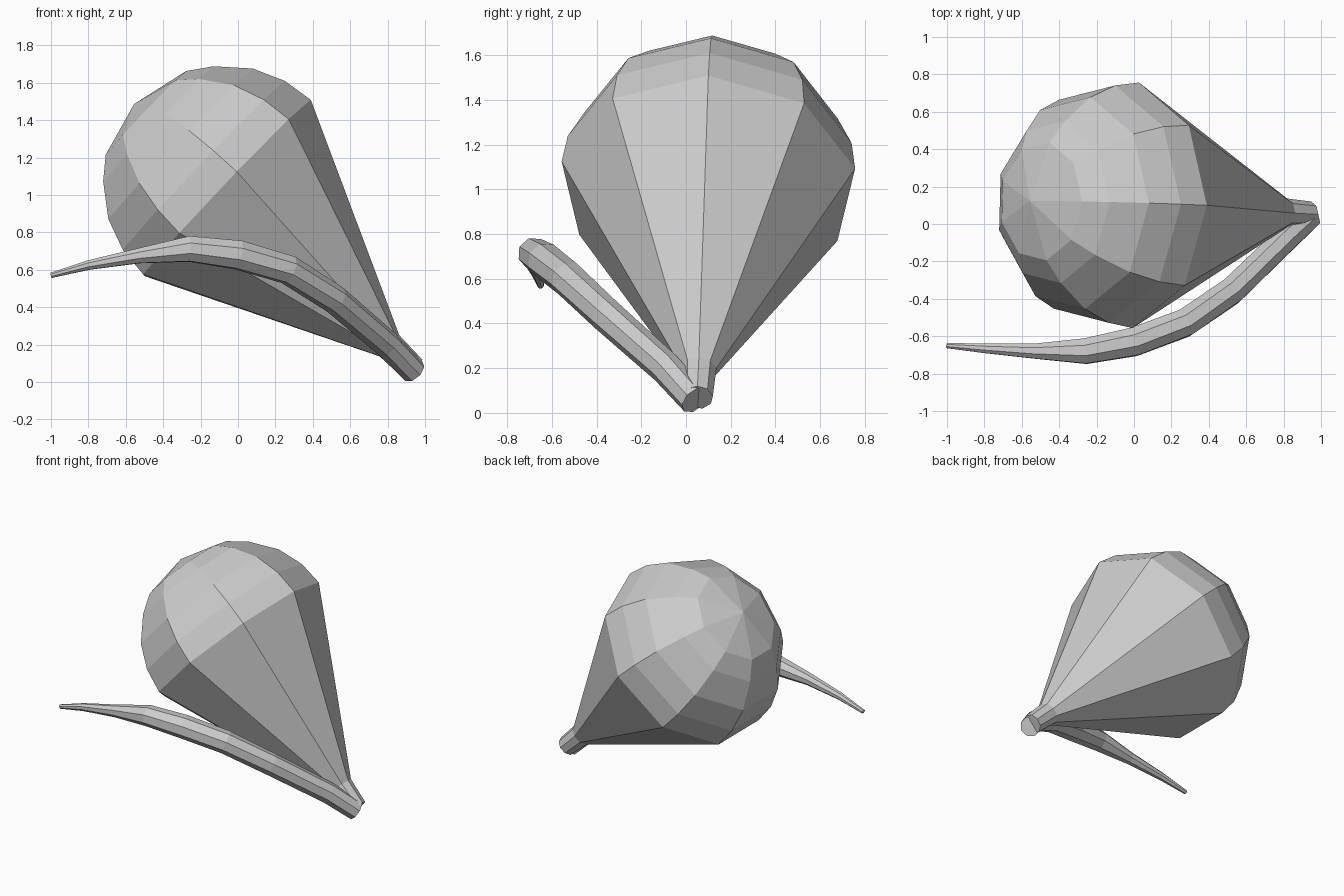
import bpy, bmesh
from math import cos, sin, tau
from mathutils import Vector

if "Cube" in bpy.data.objects:
    bpy.data.objects.remove(bpy.data.objects["Cube"])


def loft(name, centres, radii, sides, ref, direction=None):
    """Skin a faceted tube along centres; a zero radius makes a pole."""
    bm = bmesh.new()
    pts = [Vector(c) for c in centres]
    rings = []
    for i, (p, r) in enumerate(zip(pts, radii)):
        t = direction or pts[min(i + 1, len(pts) - 1)] - pts[max(i - 1, 0)]
        t = t.normalized()
        u = (ref - t * ref.dot(t)).normalized()
        v = t.cross(u)
        if r == 0:
            rings.append([bm.verts.new(p)])
        else:
            rings.append([bm.verts.new(p + r * (u * cos(k * tau / sides) + v * sin(k * tau / sides)))
                          for k in range(sides)])
    for a, b in zip(rings, rings[1:]):
        for k in range(sides):
            n = (k + 1) % sides
            if len(b) == 1:
                bm.faces.new((a[k], a[n], b[0]))
            else:
                bm.faces.new((a[k], a[n], b[n], b[k]))
    for end in (rings[0], rings[-1]):
        if len(end) > 1:
            bm.faces.new(end)
    bmesh.ops.recalc_face_normals(bm, faces=bm.faces)
    mesh = bpy.data.meshes.new(name)
    bm.to_mesh(mesh)
    bm.free()
    obj = bpy.data.objects.new(name, mesh)
    bpy.context.collection.objects.link(obj)
    return obj


# Bulb: narrow neck, long cone and domed end, turned about a leaning axis
axis = Vector((-0.725, 0.035, 0.688)).normalized()
middle = Vector((-0.07, 0.10, 1.025))
profile = [(-1.39, 0.07), (-1.21, 0.08), (0, 0.667), (0.17, 0.645), (0.34, 0.575),
           (0.50, 0.44), (0.59, 0.32), (0.67, 0)]
loft("bulb", [middle + axis * t for t, _ in profile], [r for _, r in profile],
     9, Vector((0.69, 0, 0.725)), axis)

# Stalk: curved tube that tapers to a thin tip
path = [(0.94, 0.04, 0.057), (0.80, -0.09, 0.20), (0.52, -0.36, 0.44), (0.27, -0.53, 0.60),
        (0, -0.63, 0.68), (-0.26, -0.68, 0.712), (-0.53, -0.68, 0.675),
        (-0.80, -0.665, 0.625), (-1.0, -0.65, 0.57)]
radii = [0.07, 0.073, 0.077, 0.08, 0.082, 0.073, 0.043, 0.027, 0.015]
loft("stalk", path, radii, 8, Vector((0, -0.35, 1)))
